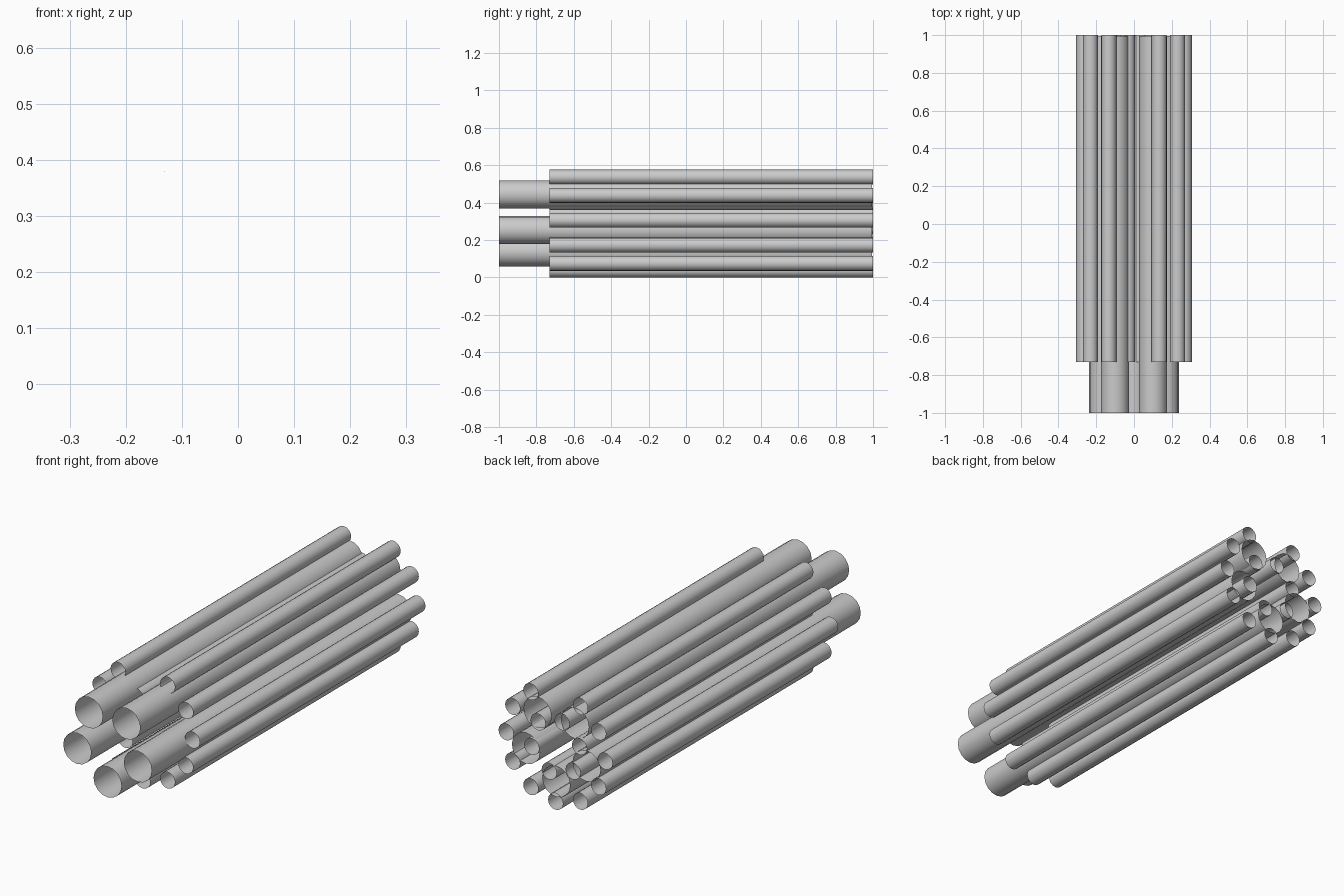
import bpy
from math import sin, cos, radians, pi

if "Cube" in bpy.data.objects:
    bpy.data.objects.remove(bpy.data.objects["Cube"])

AXIS_Z = 0.306  # height of the bundle's centre line


def tube(name, angle, ring_radius, radius, y0, y1, sides=16):
    """Open-ended thin tube along y, placed on a ring around the bundle axis."""
    a = radians(angle)
    bpy.ops.mesh.primitive_cylinder_add(
        vertices=sides, radius=radius, depth=y1 - y0, end_fill_type='NOTHING',
        location=(ring_radius * cos(a), (y0 + y1) / 2, AXIS_Z + ring_radius * sin(a)),
        rotation=(pi / 2, 0, 0))
    ob = bpy.context.object
    ob.name = name
    bpy.ops.object.shade_smooth_by_angle(angle=radians(40))
    return ob


# Five wide tubes in a pentagon, point down, running the full length
for i in range(5):
    tube(f"wide_tube_{i + 1}", -90 + 72 * i, 0.171, 0.075, -1.0, 0.995)

# Outer ring of narrow tubes: twelve positions with the top one left out
for i in range(1, 12):
    tube(f"outer_narrow_tube_{i}", 90 + 30 * i, 0.266, 0.04, -0.73, 1.0)

# Inner ring of six narrow tubes, turned to nest between the outer ones
for i in range(6):
    tube(f"inner_narrow_tube_{i + 1}", 45 + 60 * i, 0.133, 0.04, -0.73, 1.0)
